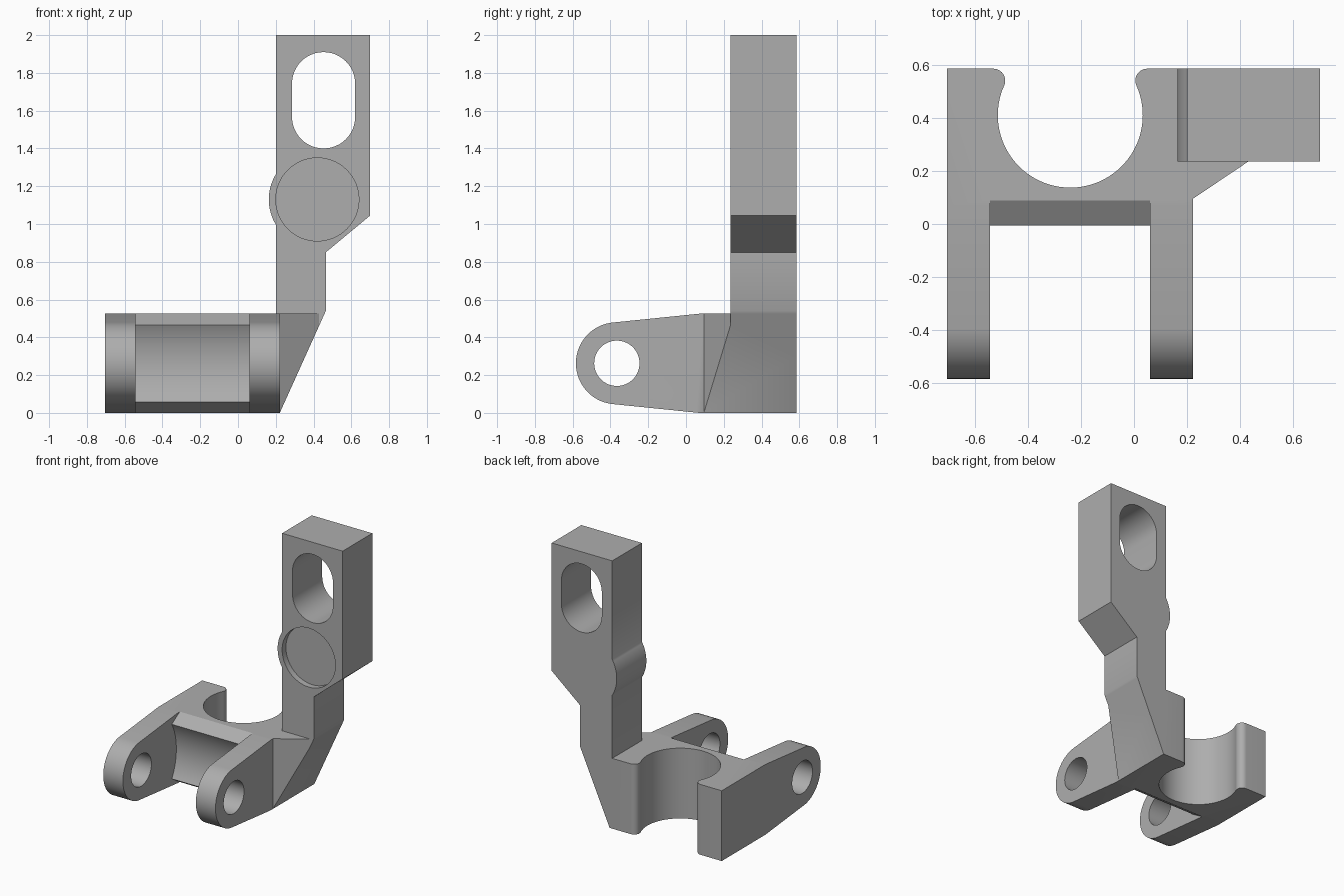
import bpy, bmesh
from math import cos, sin, radians

if "Cube" in bpy.data.objects:
    bpy.data.objects.remove(bpy.data.objects["Cube"], do_unlink=True)

grey = bpy.data.materials.new("plain_grey")
grey.use_nodes = True
grey.diffuse_color = (0.42, 0.42, 0.42, 1)
grey.node_tree.nodes["Principled BSDF"].inputs["Base Color"].default_value = grey.diffuse_color


def arc(cx, cy, r, start, end, n=24):
    steps = [radians(start + (end - start) * i / n) for i in range(n + 1)]
    return [(cx + r * cos(a), cy + r * sin(a)) for a in steps]


def circle(cx, cy, r, n=64):
    return arc(cx, cy, r, 0, 360, n)[:-1]


def prism(name, outline, axis, low, high):
    """Extrude a closed outline along one axis."""
    place = {"x": lambda a, b, t: (t, a, b),
             "y": lambda a, b, t: (a, t, b),
             "z": lambda a, b, t: (a, b, t)}[axis]
    bm = bmesh.new()
    ends = [[bm.verts.new(place(a, b, t)) for a, b in outline] for t in (low, high)]
    for ring in ends:
        bm.faces.new(ring)
    n = len(outline)
    for i in range(n):
        j = (i + 1) % n
        bm.faces.new((ends[0][i], ends[0][j], ends[1][j], ends[1][i]))
    bmesh.ops.recalc_face_normals(bm, faces=bm.faces)
    mesh = bpy.data.meshes.new(name)
    bm.to_mesh(mesh)
    bm.free()
    mesh.materials.append(grey)
    obj = bpy.data.objects.new(name, mesh)
    bpy.context.collection.objects.link(obj)
    return obj


def combine(target, tool, operation):
    """Apply a boolean and discard the tool."""
    mod = target.modifiers.new("combine", "BOOLEAN")
    mod.operation, mod.object, mod.solver = operation, tool, "EXACT"
    bpy.context.view_layer.update()
    graph = bpy.context.evaluated_depsgraph_get()
    mesh = bpy.data.meshes.new_from_object(target.evaluated_get(graph))
    target.modifiers.clear()
    target.data = mesh
    bpy.data.objects.remove(tool, do_unlink=True)


# Base seen from above: two arms, side wing and an open round clamp
plan = [(-0.705, -0.7), (0.222, -0.7), (0.222, 0.095), (0.43, 0.235), (0.6, 0.235), (0.6, 0.585)]
plan += arc(0.05, 0.54, 0.045, 90, 204, 12)
plan += arc(-0.24, 0.41, 0.273, 24, -204, 56)[1:-1]
plan += arc(-0.53, 0.54, 0.045, -24, 90, 12)
plan += [(-0.705, 0.585)]
bracket = prism("pivot_bracket", plan, "z", -0.1, 0.7)

# Rounded, tapered side shape of the arms
side = arc(-0.366, 0.2625, 0.217, 97, 263, 40)
side += [(0.07, 0), (0.8, 0), (0.8, 0.525), (0.07, 0.525)]
combine(bracket, prism("side_shape", side, "x", -1, 1), "INTERSECT")

# Gap between the arms, with a hollow bridge face and bevelled lips
gap = [(-0.8, -0.06), (0.185, -0.06)]
gap += arc(-0.366, 0.2625, 0.414, -29.5, 29.5)
gap += [(0.185, 0.585), (-0.8, 0.585)]
combine(bracket, prism("arm_gap", gap, "x", -0.543, 0.06), "DIFFERENCE")

# Pivot pin hole
combine(bracket, prism("pin_hole", circle(-0.366, 0.2625, 0.12), "x", -1, 1), "DIFFERENCE")

# Upright with a round boss on its inner edge
front = [(0.2, 0.3), (0.465, 0.3), (0.465, 0.85), (0.7, 1.045), (0.7, 2), (0.2, 2)]
front += arc(0.42, 1.13, 0.257, 148.9, 211.1, 20)
combine(bracket, prism("upright", front, "y", 0.235, 0.585), "UNION")

# Sloping outer underside
slope = [(0.131, -0.2), (0.465, 0.54), (0.9, 0.54), (0.9, -0.2)]
combine(bracket, prism("slope_cut", slope, "y", -1, 1), "DIFFERENCE")

# Long slot through the upright and shallow round recess
slot = arc(0.453, 1.743, 0.167, 0, 180) + arc(0.453, 1.567, 0.167, 180, 360)
combine(bracket, prism("slot", slot, "y", 0, 1), "DIFFERENCE")
combine(bracket, prism("recess", circle(0.42, 1.13, 0.22), "y", 0, 0.28), "DIFFERENCE")

bpy.ops.object.select_all(action="DESELECT")
bracket.select_set(True)
bpy.context.view_layer.objects.active = bracket
bpy.ops.object.shade_smooth_by_angle(angle=radians(30))
